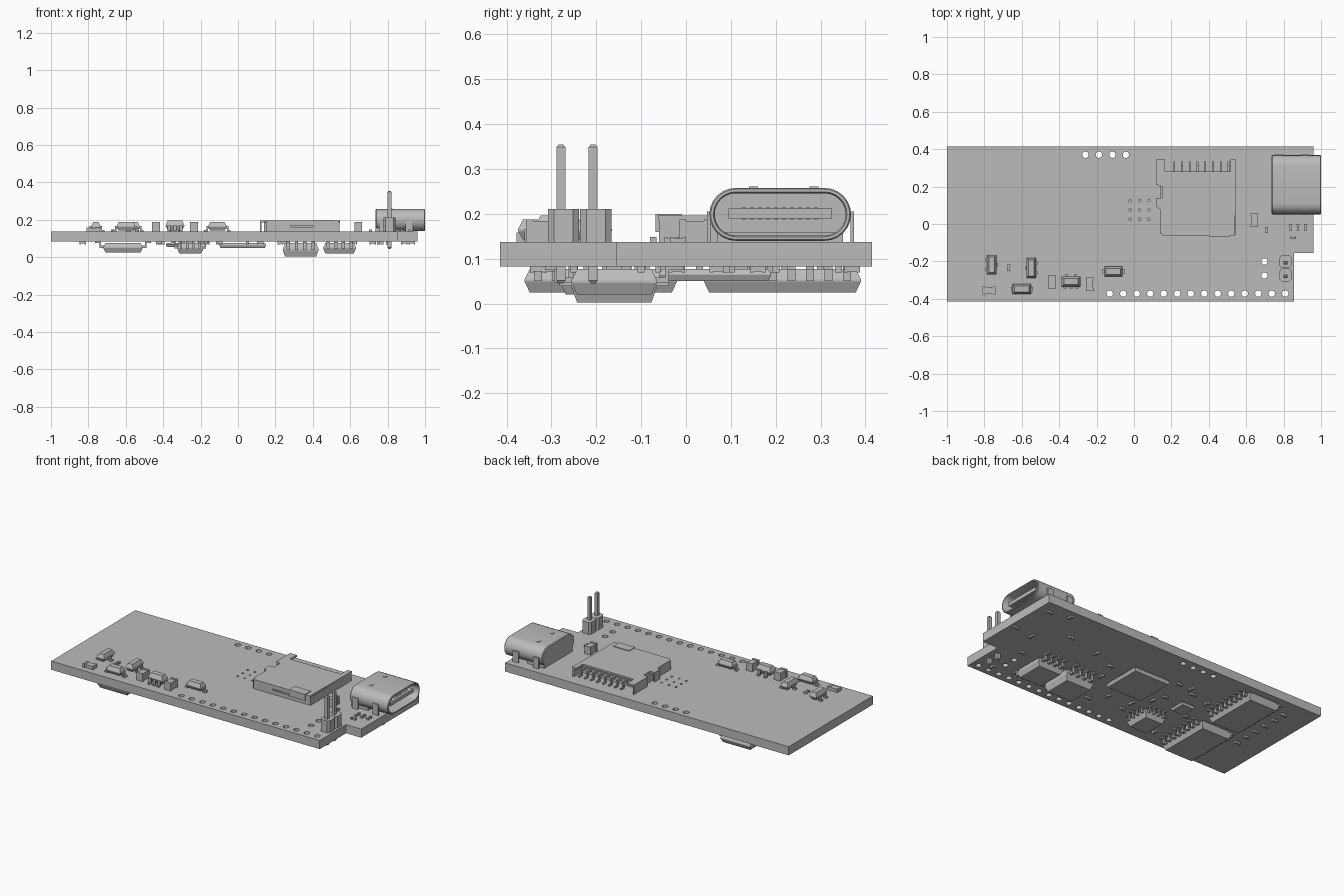
import bpy, bmesh, math
from mathutils import Matrix, Vector

cube = bpy.data.objects.get("Cube")
if cube:
    bpy.data.objects.remove(cube)

grey = bpy.data.materials.new("plain_grey")
grey.use_nodes = True
grey.diffuse_color = (0.5, 0.5, 0.5, 1)
grey.node_tree.nodes["Principled BSDF"].inputs["Base Color"].default_value = (0.5, 0.5, 0.5, 1)

TOP, BOTTOM = 0.137, 0.083


def finish(name, bm, smooth=False):
    bmesh.ops.recalc_face_normals(bm, faces=bm.faces)
    mesh = bpy.data.meshes.new(name)
    bm.to_mesh(mesh)
    bm.free()
    obj = bpy.data.objects.new(name, mesh)
    bpy.context.collection.objects.link(obj)
    mesh.materials.append(grey)
    if smooth:
        bpy.ops.object.select_all(action='DESELECT')
        obj.select_set(True)
        bpy.context.view_layer.objects.active = obj
        bpy.ops.object.shade_smooth_by_angle(angle=math.radians(35))
    return obj


def box(bm, x0, x1, y0, y1, z0, z1):
    size = Matrix.Diagonal((x1 - x0, y1 - y0, z1 - z0, 1))
    mid = Matrix.Translation(((x0 + x1) / 2, (y0 + y1) / 2, (z0 + z1) / 2))
    bmesh.ops.create_cube(bm, size=1, matrix=mid @ size)


def loft(bm, loops):
    rings = [[bm.verts.new(p) for p in loop] for loop in loops]
    n = len(rings[0])
    for a, b in zip(rings, rings[1:]):
        for i in range(n):
            bm.faces.new((a[i], a[(i + 1) % n], b[(i + 1) % n], b[i]))
    bm.faces.new(rings[0])
    bm.faces.new(rings[-1])


def prism(bm, outline, z0, z1):
    loft(bm, [[(x, y, z) for x, y in outline] for z in (z0, z1)])


def cylinder(bm, x, y, r, z0, z1, sides=20):
    bmesh.ops.create_cone(bm, cap_ends=True, segments=sides, radius1=r, radius2=r, depth=z1 - z0,
                          matrix=Matrix.Translation((x, y, (z0 + z1) / 2)))


# Board with drilled holes
bm = bmesh.new()
prism(bm, [(-1, -.415), (.855, -.415), (.855, -.155), (.96, -.155), (.96, .415), (-1, .415)], BOTTOM, TOP)
board = finish("circuit_board", bm)
bm = bmesh.new()
pitch = 0.0722
holes = [(-.13 + i * pitch, -.372) for i in range(14)] + [(-.26 + i * pitch, .37) for i in range(4)]
holes += [(.698, -.2), (.698, -.275)]
for x, y in holes:
    cylinder(bm, x, y, .017, 0, .2)
for i in range(9):
    cylinder(bm, -.02 + i % 3 * .05, .025 + i // 3 * .05, .007, 0, .2, 10)
cutter = finish("hole_cutter", bm)
cutter.hide_render = True
mod = board.modifiers.new("holes", 'BOOLEAN')
mod.object, mod.operation, mod.solver = cutter, 'DIFFERENCE', 'EXACT'
drilled = bpy.data.meshes.new_from_object(board.evaluated_get(bpy.context.evaluated_depsgraph_get()))
board.modifiers.clear()
board.data = drilled
bpy.data.objects.remove(cutter)


def chip(name, x, y, w, d, h, leads, side=1, reach=.035, lead_w=.014, gap=.006):
    """Tapered package; leads = counts on the -x, +x, -y, +y edges."""
    base = TOP if side > 0 else BOTTOM
    bm = bmesh.new()
    taper = min(.012, h * .2)
    loops = []
    for f, inset in ((gap / h, taper), (.5, 0), (.58, 0), (1, taper)):
        a, b = w / 2 - inset, d / 2 - inset
        loops.append([(x + sx * a, y + sy * b, base + side * h * f)
                      for sx, sy in ((-1, -1), (1, -1), (1, 1), (-1, 1))])
    loft(bm, loops)
    # Bent leads: shoulder, riser and foot
    t = .008
    edges = ((-1, 0), (1, 0), (0, -1), (0, 1))
    for count, (nx, ny) in zip(leads, edges):
        span, half = (d, w / 2) if nx else (w, d / 2)
        for i in range(count):
            along = ((i + .5) / count - .5) * span * (.94 if count > 1 else 1)
            for o0, o1, z0, z1 in ((-.008, reach * .45, h * .5 - t, h * .5 + t / 2),
                                   (reach * .45 - t, reach * .45, 0, h * .5),
                                   (reach * .45, reach, 0, t)):
                p, q = sorted((half + o0, half + o1))
                lo, hi = sorted((base + side * z0, base + side * z1))
                if nx:
                    e = sorted((x + nx * p, x + nx * q))
                    box(bm, *e, y + along - lead_w / 2, y + along + lead_w / 2, lo, hi)
                else:
                    e = sorted((y + ny * p, y + ny * q))
                    box(bm, x + along - lead_w / 2, x + along + lead_w / 2, *e, lo, hi)
    return finish(name, bm)


def passive(name, x, y, w, d, h, side=1):
    """Small block with slightly larger end caps on its long axis."""
    bm = bmesh.new()
    base = TOP if side > 0 else BOTTOM
    e = .003
    z0, z1 = sorted((base, base + side * (h - e)))
    box(bm, x - w / 2 + e, x + w / 2 - e, y - d / 2 + e, y + d / 2 - e, z0, z1)
    z0, z1 = sorted((base, base + side * h))
    for s in (-1, 1):
        if w > d:
            a, b = sorted((x + s * w / 2, x + s * w * .28))
            box(bm, a, b, y - d / 2, y + d / 2, z0, z1)
        else:
            a, b = sorted((y + s * d / 2, y + s * d * .28))
            box(bm, x - w / 2, x + w / 2, a, b, z0, z1)
    return finish(name, bm)


# Top side parts
chip("transistor_left", -.76, -.218, .05, .105, .05, (2, 1, 0, 0), reach=.02, lead_w=.018)
chip("transistor_right", -.55, -.235, .05, .105, .05, (1, 2, 0, 0), reach=.02, lead_w=.018)
chip("diode_front", -.6, -.348, .098, .052, .05, (1, 1, 0, 0), reach=.022, lead_w=.025)
chip("diode_rear", -.11, -.254, .098, .052, .05, (1, 1, 0, 0), reach=.022, lead_w=.025)
chip("regulator", -.337, -.308, .1, .056, .06, (0, 0, 3, 2), reach=.02, lead_w=.016)
for i, spec in enumerate(((-.775, -.356, .07, .043, .022), (-.67, -.235, .018, .035, .012),
                          (-.438, -.31, .042, .07, .05), (-.236, -.322, .042, .07, .05),
                          (.643, .02, .042, .07, .05), (.708, -.032, .015, .032, .012),
                          (.837, -.018, .015, .036, .012), (.877, -.018, .015, .036, .012),
                          (.917, -.018, .015, .036, .012), (.85, -.073, .032, .014, .012))):
    passive("top_passive_%d" % (i + 1), *spec)

# Underside chips
chip("square_chip", .025, .065, .25, .25, .033, (0, 0, 0, 0), -1)
chip("memory_chip", .335, -.16, .19, .19, .08, (0, 0, 4, 4), -1, .06, .018)
chip("driver_chip", .543, -.16, .175, .19, .063, (0, 0, 4, 4), -1, .06, .018)
chip("control_chip", -.255, -.2, .14, .16, .063, (4, 4, 4, 4), -1, .03, .012)
chip("long_chip_rear", -.615, .215, .21, .35, .058, (8, 8, 0, 0), -1, .045, .018)
chip("long_chip_front", -.615, -.19, .21, .34, .058, (8, 8, 0, 0), -1, .045, .018)
chip("small_chip", -.34, .015, .09, .1, .028, (0, 0, 0, 0), -1)

# Underside passives: one row near the end, others scattered
spots = [(-.83, -.1 + i * .08) for i in range(6)]
spots += [(.89, .34), (.77, .37), (.93, .09), (.8, .07), (.62, .2), (.4, .16), (.25, .1),
          (.22, -.02), (-.17, .19), (-.25, .19), (-.3, .15), (-.42, .12), (-.2, .03),
          (-.17, -.04), (-.42, -.06), (-.1, -.14), (-.1, -.22), (.05, -.16), (.12, -.25),
          (-.4, -.3), (.72, -.1), (.75, -.33)]
for i, (x, y) in enumerate(spots):
    w, d = ((.035, .016), (.016, .035))[i % 2 if i > 5 else 0]
    passive("under_passive_%d" % (i + 1), x, y, w, d, .014, -1)

# Two-pin header
bm = bmesh.new()
for y in (-.273, -.201):
    a, b, c = .021, .032, .035
    prism(bm, [(.81 + sx, y + sy) for sx, sy in ((-a, -c), (a, -c), (b, -a), (b, a),
                                                 (a, c), (-a, c), (-b, a), (-b, -a))], TOP, .211)
finish("header_housing", bm)
bm = bmesh.new()
for y in (-.279, -.207):
    loft(bm, [[(.81 + sx * r, y + sy * r, z) for sx, sy in ((-1, -1), (1, -1), (1, 1), (-1, 1))]
              for r, z in ((.005, .045), (.01, .051), (.01, .349), (.005, .355))])
finish("header_pins", bm)


# Connector: hollow rounded shell
def stadium(x, inset):
    r = .059 - inset
    pts = []
    for cy, start in ((.309, -90), (.111, 90)):
        for i in range(13):
            a = math.radians(start + i * 15)
            pts.append((x, cy + r * math.cos(a), .199 + r * math.sin(a)))
    return pts


bm = bmesh.new()
loft(bm, [stadium(.735, .004), stadium(.74, 0), stadium(.996, 0), stadium(1, .003),
          stadium(1, .009), stadium(.994, .012), stadium(.79, .012)])
finish("connector_shell", bm, True)
bm = bmesh.new()
box(bm, .78, .985, .095, .325, .19, .212)
for i in range(10):
    for z in (.188, .212):
        box(bm, .82, .97, .125 + i * .0178, .133 + i * .0178, z, z + .002)
finish("connector_tongue", bm)
bm = bmesh.new()
for x in (.755, .895):
    for y in (.047, .367):
        box(bm, x, x + .04, y, y + .008, BOTTOM, .205)
box(bm, .735, .85, .07, .35, TOP, .16)
for y in (.14, .275):
    box(bm, .81, .825, y, y + .02, .256, .261)
finish("connector_tabs", bm)

# Card slot: thin cover, walls, contacts and latch
bm = bmesh.new()
prism(bm, [(.14, -.045), (.155, -.062), (.54, -.062), (.545, .345), (.515, .345), (.515, .28),
           (.165, .28), (.165, .345), (.118, .345), (.118, .21), (.15, .2), (.15, .14),
           (.118, .14), (.118, .09), (.14, .08)], .185, .196)
finish("card_cover", bm)
bm = bmesh.new()
box(bm, .14, .15, -.05, .28, TOP, .186)
box(bm, .118, .126, .21, .345, TOP, .186)
box(bm, .118, .126, .09, .14, TOP, .186)
box(bm, .533, .543, -.06, .345, TOP, .186)
box(bm, .15, .54, -.06, -.05, TOP, .162)
box(bm, .15, .28, -.06, -.05, .162, .186)
box(bm, .48, .54, -.06, -.05, .162, .186)
box(bm, .28, .48, -.06, -.05, .17, .186)
box(bm, .15, .535, .255, .27, TOP, .175)
box(bm, .4, .51, -.068, -.01, .16, .2)
finish("card_walls", bm)
bm = bmesh.new()
for i in range(8):
    x = .21 + i * .0415
    box(bm, x, x + .01, .265, .315, .165, .178)
    box(bm, x, x + .01, .307, .315, TOP, .178)
    box(bm, x, x + .01, .315, .335, TOP, .146)
finish("card_contacts", bm)
